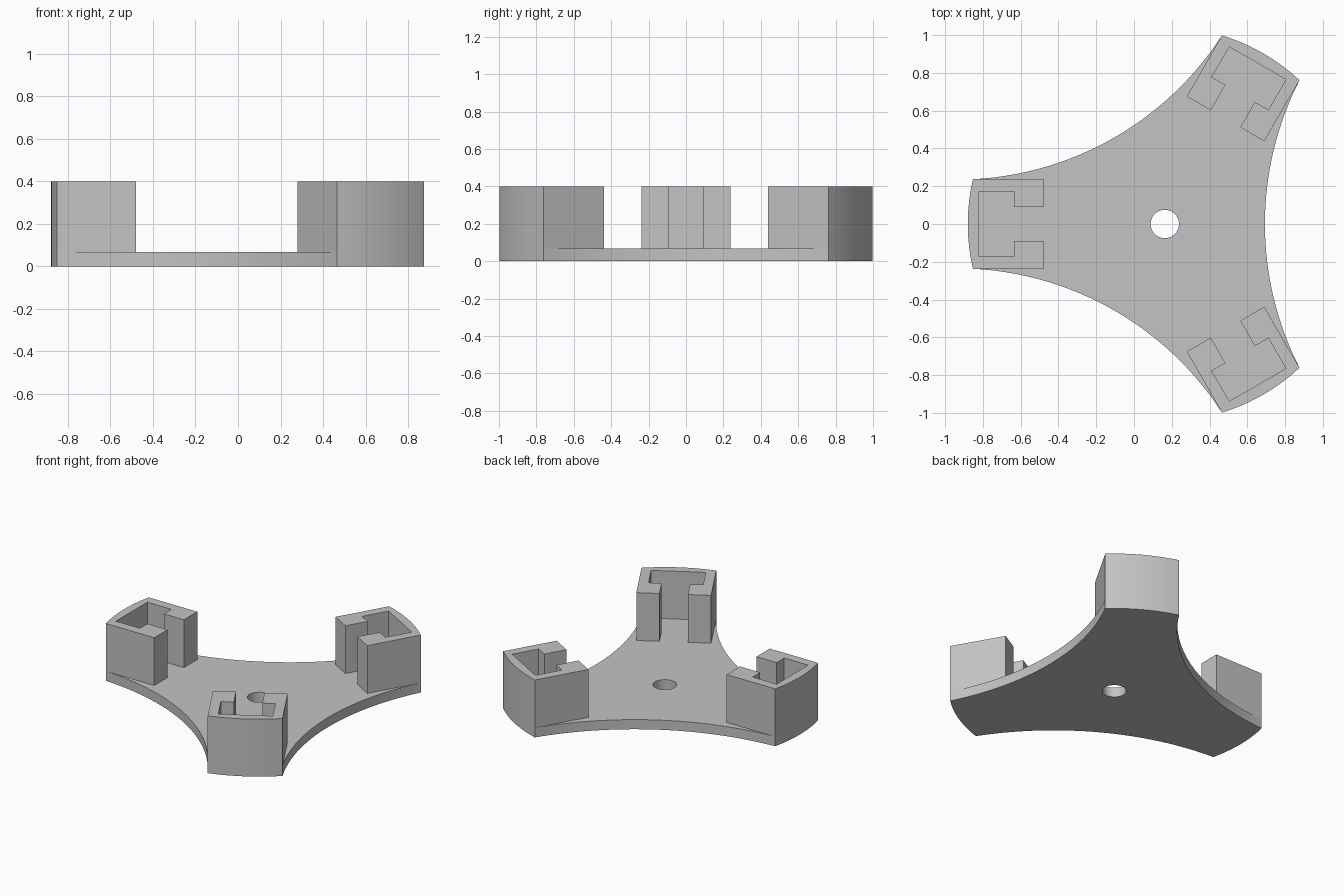
import bpy, bmesh, math
from mathutils import Vector, Matrix

if "Cube" in bpy.data.objects:
    bpy.data.objects.remove(bpy.data.objects["Cube"])

HUB = Vector((0.163, 0, 0))      # centre of the three arms
RADIUS = 1.043                   # outer radius of the arm ends
HALF = 0.237                     # half width of an arm end
THICK, TOP = 0.067, 0.4          # plate top and socket top
SIDE_R = 1.674                   # radius of the concave sides
END = math.asin(HALF / RADIUS)   # half angle of an arm end
ARMS = {"left_back": math.radians(60), "right": math.pi, "left_front": math.radians(-60)}

grey = bpy.data.materials.new("plain grey")
grey.use_nodes = True
colour = (0.55, 0.55, 0.55, 1)
grey.diffuse_color = colour
grey.node_tree.nodes["Principled BSDF"].inputs["Base Color"].default_value = colour


def polar(r, a):
    return Vector((r * math.cos(a), r * math.sin(a)))


def arc(centre, r, a0, a1, n):
    return [centre + polar(r, a0 + (a1 - a0) * i / n) for i in range(n + 1)]


def extruded(name, loops, z0, z1, matrix):
    """Solid with the given outline and holes, from z0 up to z1."""
    bm = bmesh.new()
    edges = []
    for loop in loops:
        vs = [bm.verts.new((p.x, p.y, z0)) for p in loop]
        edges += [bm.edges.new((v, vs[i - 1])) for i, v in enumerate(vs)]
    bmesh.ops.triangle_fill(bm, edges=edges, use_beauty=True)
    up = bmesh.ops.extrude_face_region(bm, geom=bm.faces[:], use_keep_orig=True)
    bmesh.ops.translate(bm, vec=(0, 0, z1 - z0),
                        verts=[g for g in up["geom"] if isinstance(g, bmesh.types.BMVert)])
    bmesh.ops.recalc_face_normals(bm, faces=bm.faces[:])
    bm.transform(matrix)
    mesh = bpy.data.meshes.new(name)
    bm.to_mesh(mesh)
    bm.free()
    mesh.materials.append(grey)
    mesh.shade_smooth()
    mesh.set_sharp_from_angle(angle=math.radians(30))
    obj = bpy.data.objects.new(name, mesh)
    bpy.context.collection.objects.link(obj)


# Base plate: three convex ends joined by concave sides, with a round hole
origin = Vector((0, 0))
outline = []
for k in range(3):
    a = math.radians(60 + 120 * k)
    outline += arc(origin, RADIUS, a - END, a + END, 12)
    mid = a + math.pi / 3
    spread = math.pi / 3 - END
    turn = math.asin(RADIUS * math.sin(spread) / SIDE_R)
    centre = polar(RADIUS * math.cos(spread) + SIDE_R * math.cos(turn), mid)
    outline += arc(centre, SIDE_R, mid + math.pi + turn, mid + math.pi - turn, 32)[1:-1]
hole = arc(origin, 0.075, 0, math.tau, 40)[:-1]
extruded("base_plate", [outline, hole], 0, THICK, Matrix.Translation(HUB))

# Sockets: C-shaped blocks that open towards the hub
inner, neck, back = 0.643, 0.798, 0.983
half_profile = [(inner, HALF), (inner, 0.09), (neck, 0.09), (neck, 0.173), (back, 0.173)]
socket = arc(origin, RADIUS, -END, END, 12)
socket += [Vector(p) for p in half_profile]
socket += [Vector((x, -y)) for x, y in reversed(half_profile)]
for name, angle in ARMS.items():
    extruded(name + "_socket", [socket], THICK, TOP,
             Matrix.Translation(HUB) @ Matrix.Rotation(angle, 4, "Z"))
